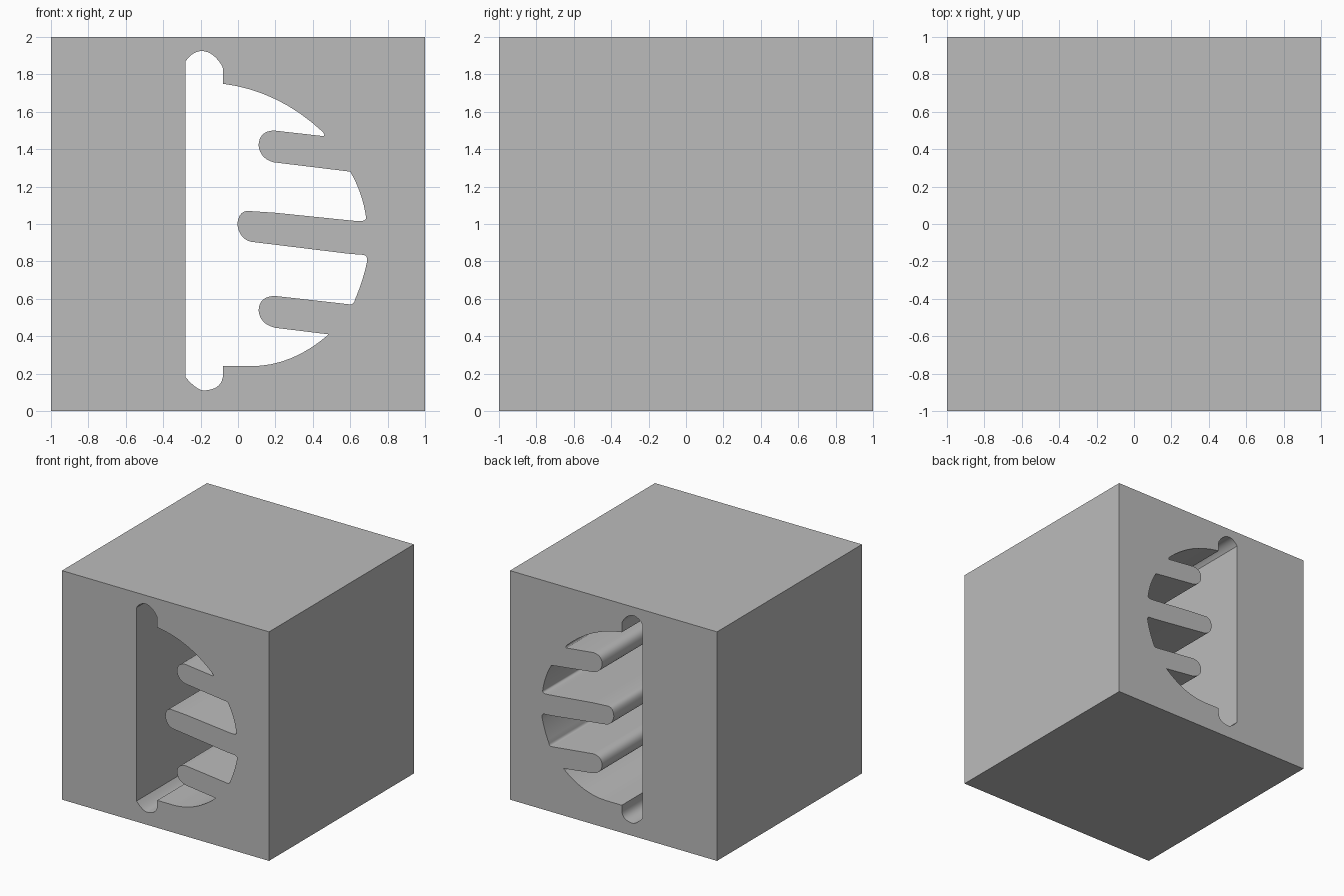
import bpy, bmesh
from mathutils import Vector

if "Cube" in bpy.data.objects:
    bpy.data.objects.remove(bpy.data.objects["Cube"])

# Opening outline in x/z: (x, z) is a straight step,
# (control x, control z, x, z) is a rounded step.
OUTLINE = [
    (-.28, .18), (-.28, 1.87),
    (-.243, 1.925, -.19, 1.925), (-.13, 1.92, -.085, 1.845),   # slot top
    (-.08, 1.83), (-.08, 1.75),
    (.22, 1.71, .45, 1.495), (.47, 1.475, .455, 1.47),         # upper bow
    (.19, 1.50), (.112, 1.495, .11, 1.42),                     # upper finger
    (.118, 1.35, .19, 1.33), (.60, 1.28),
    (.665, 1.17, .685, 1.035), (.685, 1.015, .65, 1.015),      # right bow
    (.61, 1.018), (.20, 1.06), (.05, 1.07),
    (.0, 1.065, -.003, .995), (.008, .92, .07, .905),          # middle finger
    (.60, .84), (.67, .835), (.695, .83, .69, .80),
    (.67, .70, .625, .595), (.62, .57, .60, .57),
    (.20, .615), (.115, .615, .11, .54),                       # lower finger
    (.115, .465, .20, .445), (.485, .41),
    (.29, .24, .07, .24), (-.08, .24),                         # lower bow
    (-.08, .20), (-.08, .115, -.18, .11), (-.22, .11, -.28, .18),  # slot base
]


def trace(steps, n=8):
    pts = []
    for s in steps:
        end = Vector(s[-2:])
        if len(s) == 4:
            a, c = pts[-1], Vector(s[:2])
            for i in range(1, n):
                t = i / n
                pts.append(a * (1 - t) ** 2 + c * 2 * t * (1 - t) + end * t * t)
        pts.append(end)
    if (pts[0] - pts[-1]).length < 1e-5:
        pts.pop()
    return pts


# Block face with the opening, extruded front to back
curve = bpy.data.curves.new("block_with_opening", 'CURVE')
curve.dimensions = '2D'
curve.fill_mode = 'BOTH'
curve.extrude = 1
for pts in ([(-1, 0), (1, 0), (1, 2), (-1, 2)], trace(OUTLINE)):
    spline = curve.splines.new('POLY')
    spline.points.add(len(pts) - 1)
    for p, co in zip(spline.points, pts):
        p.co = (co[0], co[1], 0, 1)
    spline.use_cyclic_u = True
block = bpy.data.objects.new("block_with_opening", curve)
bpy.context.collection.objects.link(block)
block.rotation_euler.x = 1.5707963
bpy.context.view_layer.objects.active = block
block.select_set(True)
bpy.ops.object.convert(target='MESH')

# Weld the caps to the walls and shade the round parts smooth
block = bpy.context.object
bm = bmesh.new()
bm.from_mesh(block.data)
bmesh.ops.remove_doubles(bm, verts=bm.verts, dist=1e-4)
bmesh.ops.dissolve_limit(bm, angle_limit=.01, verts=bm.verts, edges=bm.edges)
bmesh.ops.recalc_face_normals(bm, faces=bm.faces)
bm.to_mesh(block.data)
bm.free()
bpy.ops.object.shade_smooth_by_angle()

# Darker grey
grey = bpy.data.materials.new("dark_grey")
grey.diffuse_color = (.5, .5, .5, 1)
grey.use_nodes = True
grey.node_tree.nodes["Principled BSDF"].inputs["Base Color"].default_value = grey.diffuse_color
block.data.materials.clear()
block.data.materials.append(grey)
